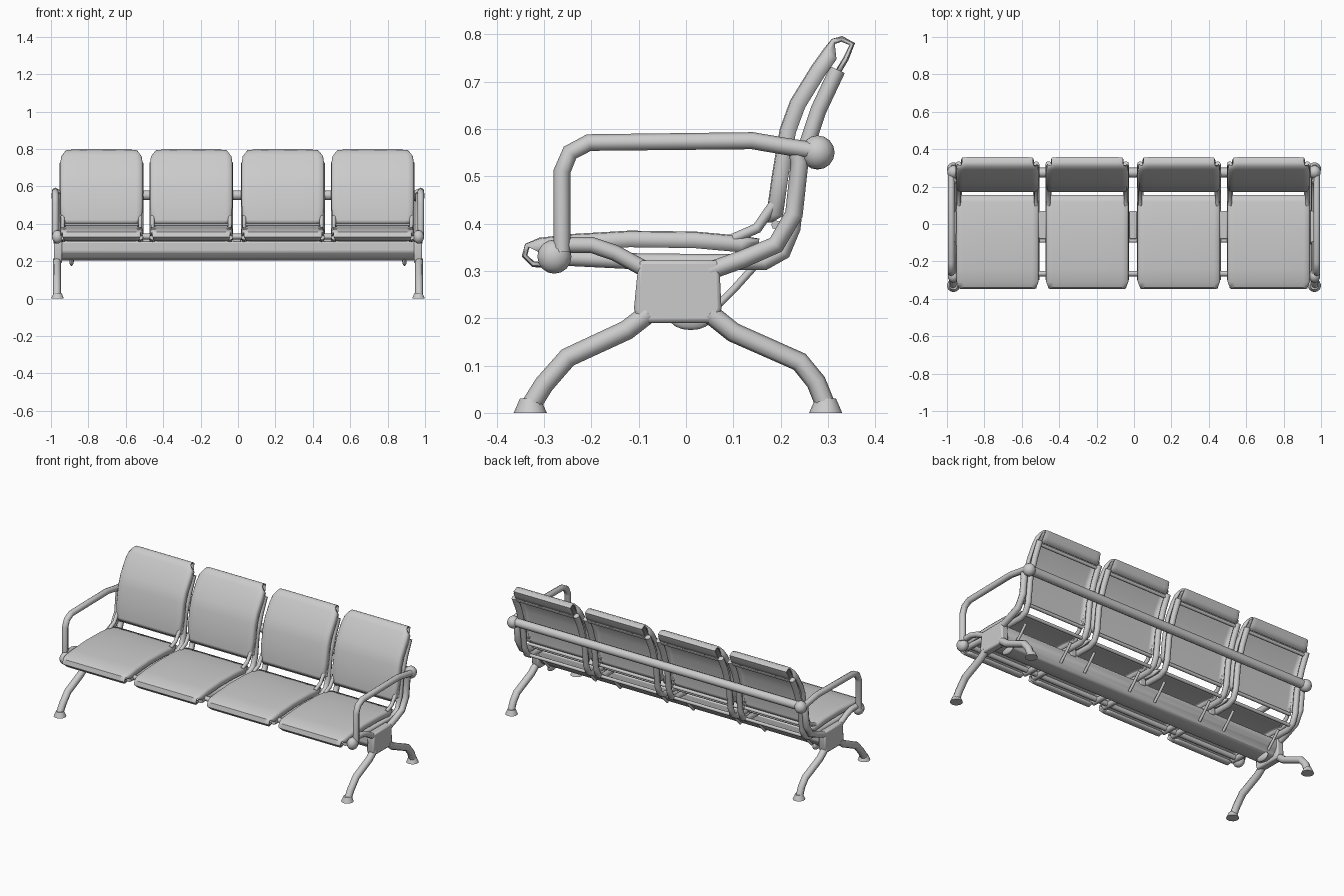
import bpy, bmesh
from mathutils import Vector
from math import radians

cube = bpy.data.objects.get("Cube")
if cube:
    bpy.data.objects.remove(cube, do_unlink=True)

GREY = (0.6, 0.6, 0.6, 1)
metal = bpy.data.materials.new("light_grey")
metal.use_nodes = True
metal.diffuse_color = GREY
metal.node_tree.nodes["Principled BSDF"].inputs["Base Color"].default_value = GREY


def finish(obj, angle=40):
    """Apply the material and smooth shading with sharp edges kept."""
    obj.data.materials.clear()
    obj.data.materials.append(metal)
    bpy.ops.object.select_all(action='DESELECT')
    obj.select_set(True)
    bpy.context.view_layer.objects.active = obj
    bpy.ops.object.shade_smooth_by_angle(angle=radians(angle))
    return obj


def mesh_object(name, bm):
    bmesh.ops.recalc_face_normals(bm, faces=bm.faces)
    mesh = bpy.data.meshes.new(name)
    bm.to_mesh(mesh)
    bm.free()
    obj = bpy.data.objects.new(name, mesh)
    bpy.context.collection.objects.link(obj)
    return obj


def tube(name, points, radius):
    """Round tube through a list of (x, y, z) points."""
    curve = bpy.data.curves.new(name, 'CURVE')
    curve.dimensions = '3D'
    curve.bevel_depth = radius
    curve.bevel_resolution = 2
    curve.use_fill_caps = True
    spline = curve.splines.new('POLY')
    spline.points.add(len(points) - 1)
    for p, co in zip(spline.points, points):
        p.co = (*co, 1)
    obj = bpy.data.objects.new(name, curve)
    bpy.context.collection.objects.link(obj)
    bpy.ops.object.select_all(action='DESELECT')
    obj.select_set(True)
    bpy.context.view_layer.objects.active = obj
    bpy.ops.object.convert(target='MESH')
    return finish(bpy.context.view_layer.objects.active, 50)


def side_tube(name, x, path, radius):
    return tube(name, [(x, y, z) for y, z in path], radius)


def extrusion(name, outline, x0, x1, bevel):
    """Solid with a (y, z) outline, running from x0 to x1."""
    bm = bmesh.new()
    face = bm.faces.new([bm.verts.new((x0, y, z)) for y, z in outline])
    ext = bmesh.ops.extrude_face_region(bm, geom=[face])
    moved = [v for v in ext["geom"] if isinstance(v, bmesh.types.BMVert)]
    bmesh.ops.translate(bm, verts=moved, vec=(x1 - x0, 0, 0))
    obj = mesh_object(name, bm)
    mod = obj.modifiers.new("Bevel", 'BEVEL')
    mod.width, mod.segments = bevel, 2
    return finish(obj)


def knob(name, center, radius, scale):
    bm = bmesh.new()
    bmesh.ops.create_uvsphere(bm, u_segments=14, v_segments=8, radius=radius)
    bmesh.ops.scale(bm, verts=bm.verts, vec=scale)
    bmesh.ops.translate(bm, verts=bm.verts, vec=center)
    return finish(mesh_object(name, bm), 60)


def foot(name, x, y):
    bm = bmesh.new()
    bmesh.ops.create_cone(bm, cap_ends=True, segments=14, radius1=0.035,
                          radius2=0.022, depth=0.03)
    bmesh.ops.translate(bm, verts=bm.verts, vec=(x, y, 0.015))
    return finish(mesh_object(name, bm))


def shell(name, cx, profile, half_width):
    """Pressed panel: (y, z, inset) rows, with side edges folded away."""
    fold = [(1, 0.035), (1, 0.012), (0.965, 0.002), (0.85, 0), (0.4, 0)]
    columns = [(-f, d) for f, d in fold] + [(f, d) for f, d in reversed(fold)]
    rows = [Vector((0, y, z)) for y, z, _ in profile]
    bm = bmesh.new()
    grid = []
    for i, (y, z, inset) in enumerate(profile):
        along = rows[min(i + 1, len(rows) - 1)] - rows[max(i - 1, 0)]
        inward = Vector((0, along.z, -along.y)).normalized()
        line = []
        for f, d in columns:
            co = rows[i] + inward * d * (0.3 if inset > 0.01 else 1)
            co.x = cx + f * (half_width - inset)
            line.append(bm.verts.new(co))
        grid.append(line)
    for a, b in zip(grid, grid[1:]):
        for j in range(len(columns) - 1):
            bm.faces.new((a[j], a[j + 1], b[j + 1], b[j]))
    obj = mesh_object(name, bm)
    # Make the top side the outer one, so thickness grows inward
    if obj.data.polygons[len(columns) + 3].normal.dot(inward_check(rows)) > 0:
        obj.data.flip_normals()
    mod = obj.modifiers.new("Thickness", 'SOLIDIFY')
    mod.thickness, mod.offset = 0.012, -1
    return finish(obj, 50)


def inward_check(rows):
    along = rows[2] - rows[1]
    return Vector((0, along.z, -along.y))


# Profiles run so that the folded side lies to the right of travel
seat_profile = [(-0.285, 0.306, 0.03), (-0.325, 0.308, 0.02), (-0.347, 0.33, 0.012),
                (-0.34, 0.357, 0.011), (-0.31, 0.37, 0.0), (-0.24, 0.378, 0),
                (-0.12, 0.385, 0), (0.02, 0.383, 0), (0.12, 0.374, 0), (0.155, 0.368, 0.011)]
back_profile = [(0.17, 0.402, 0.02), (0.17, 0.42, 0.004), (0.181, 0.5, 0),
                (0.198, 0.6, 0), (0.22, 0.66, 0), (0.265, 0.733, 0), (0.29, 0.768, 0.005),
                (0.308, 0.79, 0.025), (0.33, 0.796, 0.03), (0.357, 0.781, 0.03),
                (0.343, 0.745, 0.025), (0.325, 0.715, 0.025)]
frame_path = [(-0.3, 0.33), (-0.1, 0.32), (0.165, 0.318), (0.205, 0.34), (0.225, 0.39),
              (0.24, 0.52), (0.28, 0.64), (0.32, 0.725)]

# Four seats, each with its own tube frame
for n, cx in enumerate((-0.73, -0.25, 0.24, 0.72), 1):
    shell(f"seat_{n}", cx, seat_profile, 0.22)
    shell(f"backrest_{n}", cx, back_profile, 0.22)
    for side, s in (("right", -1), ("left", 1)):
        x = cx + s * 0.207
        side_tube(f"seat_frame_{side}_{n}", x, frame_path, 0.017)
        side_tube(f"seat_brace_{side}_{n}", x - s * 0.05,
                  [(0.06, 0.22), (0.1, 0.26), (0.145, 0.31)], 0.008)
        side_tube(f"seat_gusset_{side}_{n}", x, [(0.1, 0.368), (0.15, 0.39), (0.185, 0.44)], 0.011)
    for part, y, z in (("lower", 0.19, 0.397), ("upper", 0.31, 0.71), ("rear", 0.19, 0.33)):
        tube(f"{part}_crossbar_{n}", [(cx - 0.2, y, z), (cx + 0.2, y, z)], 0.01)

# Long rails and the main beam
tube("back_rail", [(-0.96, 0.275, 0.553), (0.96, 0.275, 0.553)], 0.026)
tube("front_rail", [(-0.96, -0.265, 0.332), (0.96, -0.265, 0.332)], 0.015)
extrusion("main_beam", [(-0.1, 0.305), (-0.1, 0.25), (-0.07, 0.215), (-0.015, 0.203),
                        (0.035, 0.21), (0.065, 0.25), (0.065, 0.305)], -0.95, 0.95, 0.008)

# Brackets linking the beam to the seat frames in the gaps
for n, x in enumerate((-0.49, -0.005, 0.48), 1):
    extrusion(f"gap_bracket_{n}", [(-0.08, 0.29), (0.07, 0.29), (0.07, 0.335), (-0.08, 0.335)],
              x - 0.02, x + 0.02, 0.006)

# End frames with armrests, legs and feet
arm_path = [(-0.262, 0.34), (-0.262, 0.51), (-0.245, 0.55), (-0.205, 0.571),
            (0.14, 0.575), (0.21, 0.563), (0.275, 0.553)]
rear_path = [(0.232, 0.565), (0.24, 0.53), (0.228, 0.42), (0.19, 0.355), (0.12, 0.325), (0.05, 0.3)]
front_path = [(-0.27, 0.355), (-0.2, 0.355), (-0.15, 0.338), (-0.08, 0.3)]
front_leg = [(-0.08, 0.21), (-0.125, 0.175), (-0.25, 0.117), (-0.3, 0.06), (-0.328, 0.015)]
rear_leg = [(0.05, 0.21), (0.1, 0.17), (0.24, 0.108), (0.275, 0.065), (0.295, 0.015)]
plate = [(-0.1, 0.19), (0.06, 0.19), (0.075, 0.22), (0.07, 0.322), (-0.1, 0.322), (-0.11, 0.22)]
for side, s in (("right", -1), ("left", 1)):
    x = s * 0.968
    side_tube(f"armrest_{side}", s * 0.977, arm_path, 0.018)
    side_tube(f"arm_rear_post_{side}", x, rear_path, 0.019)
    side_tube(f"arm_front_brace_{side}", x, front_path, 0.017)
    side_tube(f"front_leg_{side}", x, front_leg, 0.021)
    side_tube(f"rear_leg_{side}", x, rear_leg, 0.021)
    foot(f"front_foot_{side}", s * 0.965, -0.329)
    foot(f"rear_foot_{side}", s * 0.965, 0.295)
    extrusion(f"end_plate_{side}", plate, s * 0.94, s * 0.985, 0.008)
    knob(f"front_knob_{side}", (s * 0.965, -0.278, 0.33), 0.036, (0.85, 1, 1))
    knob(f"rear_knob_{side}", (s * 0.965, 0.278, 0.55), 0.036, (0.95, 1, 1))
    knob(f"beam_hook_{side}", (s * 0.89, 0.01, 0.2), 0.025, (0.5, 1.8, 1))
